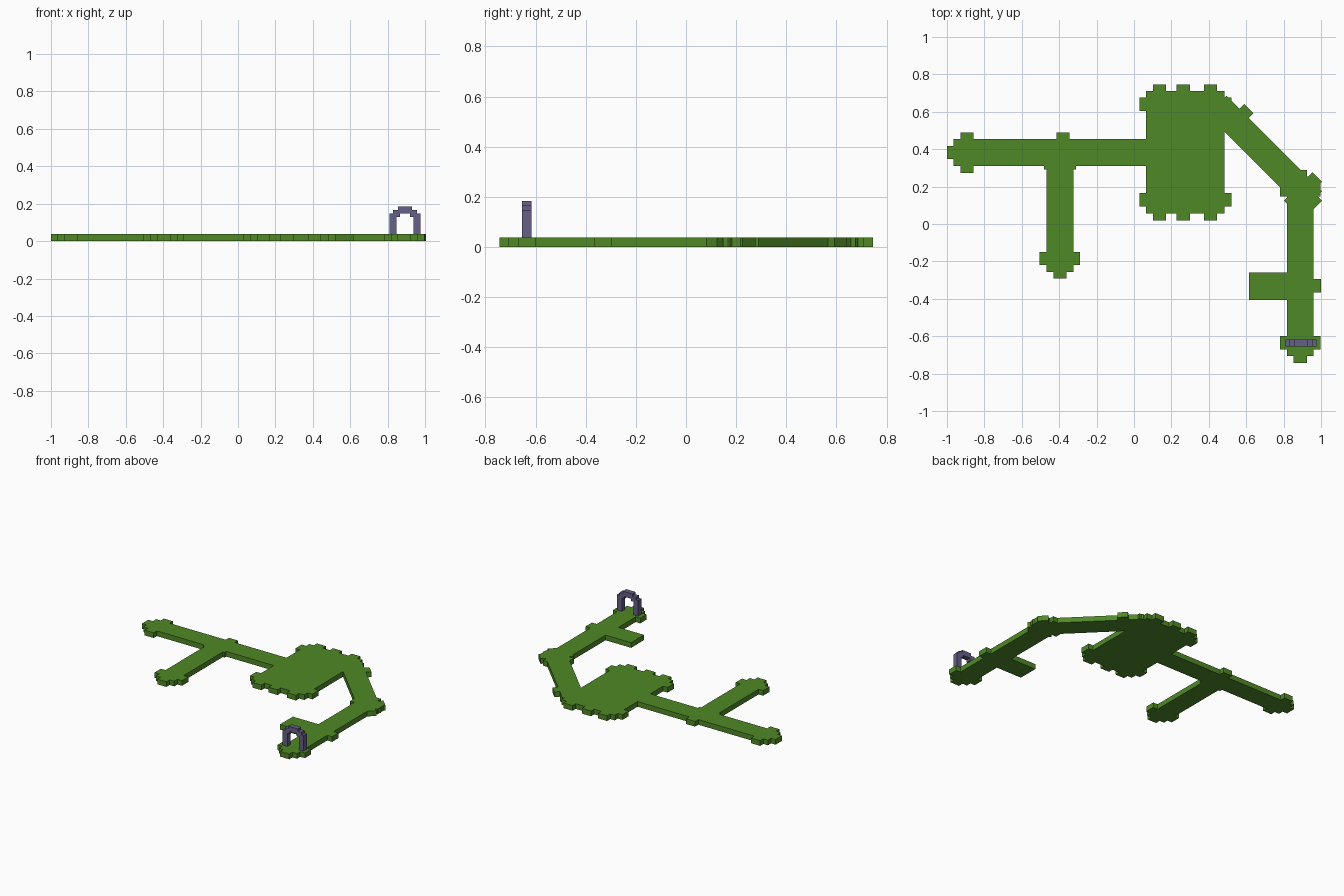
import bpy, bmesh
from math import radians, pi
from mathutils import Matrix, Vector

if "Cube" in bpy.data.objects:
    bpy.data.objects.remove(bpy.data.objects["Cube"])

H = 0.037          # slab thickness and stone size
W = 0.144          # path width
TAB = 0.071        # width of an edge tab
OUT = 0.036        # how far a tab sticks out


def material(name, color):
    m = bpy.data.materials.new(name)
    m.diffuse_color = color
    m.use_nodes = True
    m.node_tree.nodes["Principled BSDF"].inputs["Base Color"].default_value = m.diffuse_color
    return m


grass = material("grass", (0.08, 0.25, 0.02, 1))
stone = material("stone", (0.13, 0.115, 0.24, 1))


def boxes(name, items, mat, place=Matrix.Identity(4)):
    """One object from boxes given as (x0, x1, y0, y1, z0, z1)."""
    bm = bmesh.new()
    for x0, x1, y0, y1, z0, z1 in items:
        m = (Matrix.Translation(((x0 + x1) / 2, (y0 + y1) / 2, (z0 + z1) / 2))
             @ Matrix.Diagonal((x1 - x0, y1 - y0, z1 - z0, 1)))
        bmesh.ops.create_cube(bm, size=1, matrix=place @ m)
    me = bpy.data.meshes.new(name)
    bm.to_mesh(me)
    bm.free()
    me.materials.append(mat)
    ob = bpy.data.objects.new(name, me)
    bpy.context.collection.objects.link(ob)
    return ob


def slab(x0, x1, y0, y1):
    return (x0, x1, y0, y1, 0, H)


def path(name, start, angle, length, tip=True, tail=False):
    """Path strip running from start along angle, with stepped tabs at its ends."""
    h, t = W / 2, TAB / 2
    parts = [slab(0, length, -h, h)]
    ends = ([(length, -1)] if tip else []) + ([(0, 1)] if tail else [])
    for end, s in ends:
        nose = sorted((end, end - s * OUT))
        parts.append(slab(*nose, -t, t))
        a, b = sorted((end + s * OUT, end + s * (OUT + TAB)))
        parts += [slab(a, b, h, h + OUT), slab(a, b, -h - OUT, -h)]
    place = Matrix.Translation((*start, 0)) @ Matrix.Rotation(radians(angle), 4, 'Z')
    return boxes(name, parts, grass, place)


# central courtyard with tabs around its edge
room = [slab(0.065, 0.485, 0.055, 0.71)]
for x in (0.136, 0.263, 0.409):
    room += [slab(x - t, x + t, y0, y0 + OUT)
             for t in (TAB / 2,) for y0 in (0.71, 0.055 - OUT)]
for y in (0.13, 0.64):
    room += [slab(x0, x0 + OUT, y - TAB / 2, y + TAB / 2)
             for x0 in (0.065 - OUT, 0.485)]
boxes("courtyard", room, grass)

# west path, its tab opposite the junction, and the south branch
path("west_path", (0.065, 0.382), 180, 1.029)
boxes("junction_tab", [slab(-0.415, -0.344, 0.454, 0.49)], grass)
path("south_branch", (-0.396, 0.31), -90, 0.566)
boxes("junction_step", [slab(-0.482, -0.31, 0.292, 0.31)], grass)

# diagonal path from the courtyard to the east corner
path("diagonal_path", (0.443, 0.635), -45, 0.722)
boxes("diagonal_tab", [slab(0.098, 0.168, W / 2, W / 2 + OUT)], grass,
      Matrix.Translation((0.443, 0.635, 0)) @ Matrix.Rotation(radians(-45), 4, 'Z'))

# east path with its side spur
path("east_path", (0.889, 0.254), -90, 0.961, tail=True)
boxes("east_spur", [slab(0.615, 0.817, -0.405, -0.26)], grass)
boxes("east_tab", [slab(0.961, 0.999, -0.366, -0.295)], grass)

# stone arch, mirrored about its centre
cx, y0, y1 = 0.893, -0.654, -0.617
arch = []
for s in (-1, 1):
    for dx, z in [(0.064, H), (0.064, 2 * H), (0.064, 3 * H),
                  (0.046, 0.13), (H / 2, 0.147)]:
        c = cx + s * dx
        arch.append((c - H / 2, c + H / 2, y0, y1, z, z + H))
boxes("stone_arch", arch, stone)
